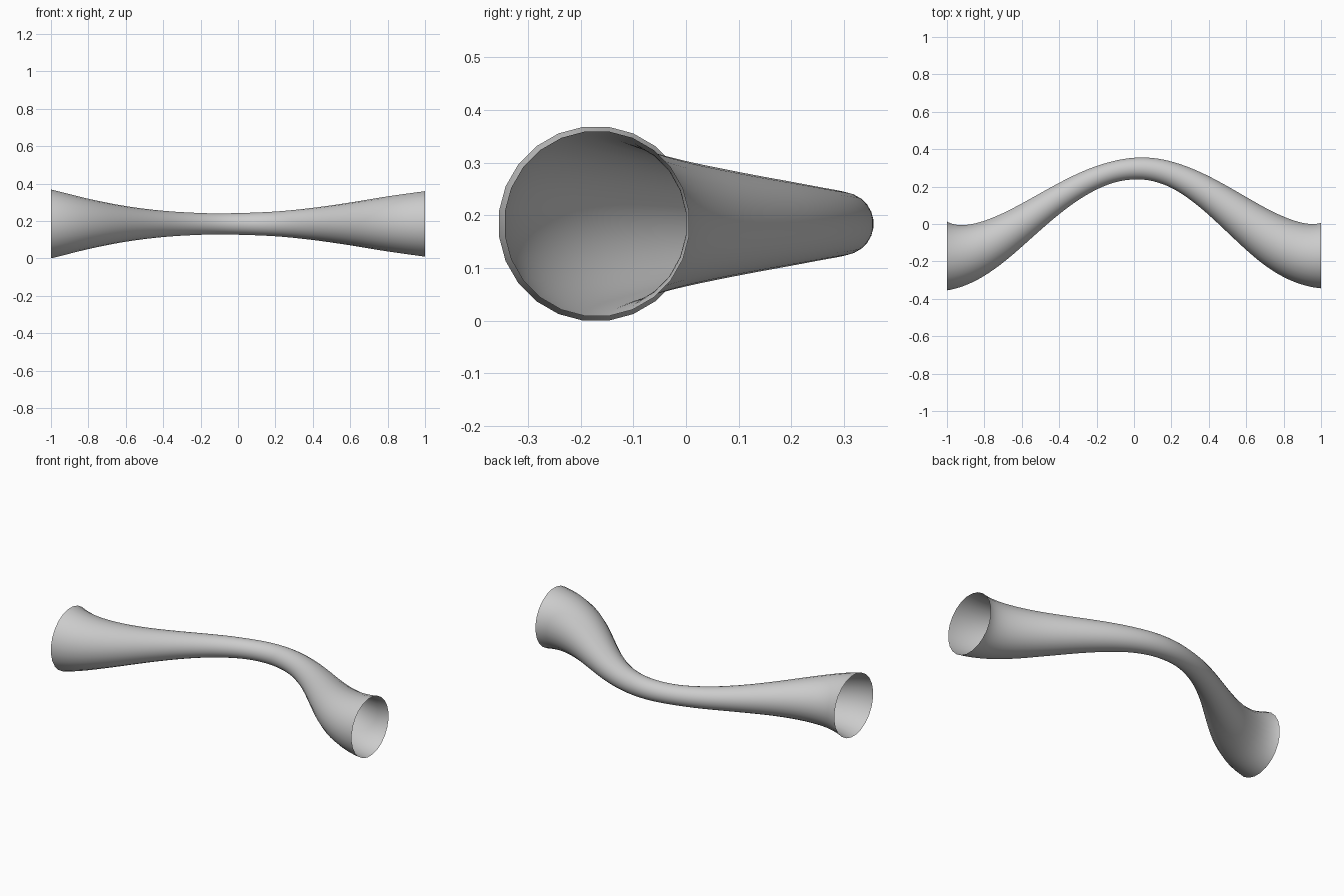
import bpy, bmesh, math
from mathutils import Vector
from mathutils.geometry import interpolate_bezier

if "Cube" in bpy.data.objects:
    bpy.data.objects.remove(bpy.data.objects["Cube"])

SIDES, STEPS = 24, 64

# radius of the tube at positions along x
RADII = [(-1, .1855), (-.8, .134), (-.6, .095), (-.4, .0705), (-.2, .0585), (-.06, .057),
         (.2, .0665), (.4, .086), (.6, .114), (.8, .147), (1, .1765)]


def radius(x):
    """Smooth (Hermite) interpolation of the radius table."""
    n = len(RADII)
    slope = lambda k: ((RADII[min(k + 1, n - 1)][1] - RADII[max(k - 1, 0)][1]) /
                       (RADII[min(k + 1, n - 1)][0] - RADII[max(k - 1, 0)][0]))
    i = max(k for k in range(n - 1) if RADII[k][0] <= x + 1e-9)
    (x0, r0), (x1, r1) = RADII[i], RADII[i + 1]
    w = x1 - x0
    t = (x - x0) / w
    return ((2*t**3 - 3*t**2 + 1) * r0 + (t**3 - 2*t**2 + t) * w * slope(i)
            + (3*t**2 - 2*t**3) * r1 + (t**3 - t**2) * w * slope(i + 1))


# S-shaped centre line on each side of the crest
Z = .184
left, crest, right = Vector((-1, -.171, Z)), Vector((.03, .297, Z)), Vector((1, -.169, Z))
X = Vector((1, 0, 0))
path = (interpolate_bezier(left, left + X * .32, crest - X * .4, crest, STEPS)[:-1]
        + interpolate_bezier(crest, crest + X * .37, right - X * .32, right, STEPS))

# flared tube, open at both ends
bm = bmesh.new()
rings = []
for i, p in enumerate(path):
    ends = i in (0, len(path) - 1)
    tangent = X if ends else (path[i + 1] - path[i - 1]).normalized()
    side = Vector((-tangent.y, tangent.x, 0))
    r = radius(p.x)
    ring = []
    for k in range(SIDES):
        a = 2 * math.pi * (k + .5) / SIDES
        ring.append(bm.verts.new(p + side * r * math.cos(a) + Vector((0, 0, r * math.sin(a)))))
    rings.append(ring)
for a, b in zip(rings, rings[1:]):
    for k in range(SIDES):
        j = (k + 1) % SIDES
        bm.faces.new((a[k], a[j], b[j], b[k]))
bmesh.ops.recalc_face_normals(bm, faces=bm.faces)
mesh = bpy.data.meshes.new("flared_tube")
bm.to_mesh(mesh)
bm.free()
mesh.shade_smooth()
tube = bpy.data.objects.new("flared_tube", mesh)
bpy.context.collection.objects.link(tube)
